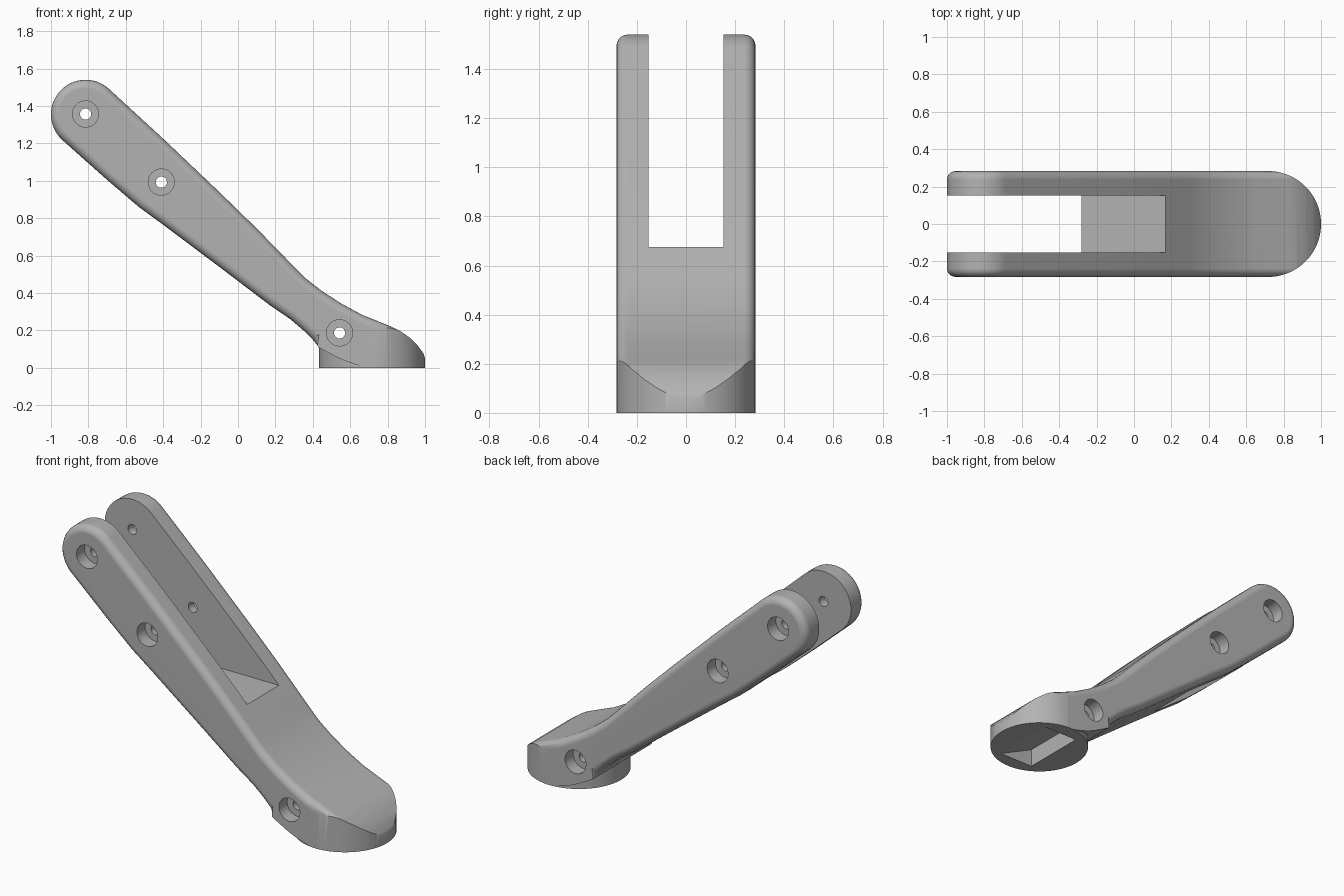
import bpy, bmesh
from math import cos, sin, radians
from mathutils import Vector

if "Cube" in bpy.data.objects:
    bpy.data.objects.remove(bpy.data.objects["Cube"])

HALF = 0.283      # half width, also the foot radius
FOOT_X = 0.717    # centre of the round foot

grey = bpy.data.materials.new("plain grey")
grey.use_nodes = True
grey.diffuse_color = (0.45, 0.45, 0.45, 1)
bsdf = next(n for n in grey.node_tree.nodes if n.type == 'BSDF_PRINCIPLED')
bsdf.inputs["Base Color"].default_value = (0.45, 0.45, 0.45, 1)


def arc(cx, cy, r, a, b, n):
    steps = [radians(a + (b - a) * i / n) for i in range(n + 1)]
    return [(cx + r * cos(t), cy + r * sin(t)) for t in steps]


def prism(name, pts, axis, lo, hi, bevel_rule=None):
    """Extrude a closed outline along y (outline in xz) or z (outline in xy)."""
    put = (lambda p, d: (p[0], d, p[1])) if axis == 'y' else (lambda p, d: (p[0], p[1], d))
    bm = bmesh.new()
    face = bm.faces.new([bm.verts.new(put(p, lo)) for p in pts])
    new = bmesh.ops.extrude_face_region(bm, geom=[face])["geom"]
    step = Vector(put((0, 0), hi - lo))
    bmesh.ops.translate(bm, vec=step, verts=[v for v in new if isinstance(v, bmesh.types.BMVert)])
    bmesh.ops.recalc_face_normals(bm, faces=bm.faces)
    if bevel_rule:
        edges = [e for e in bm.edges if bevel_rule(e)]
        bmesh.ops.bevel(bm, geom=edges, offset=0.045, segments=5, profile=0.5, affect='EDGES')
    mesh = bpy.data.meshes.new(name)
    bm.to_mesh(mesh)
    bm.free()
    obj = bpy.data.objects.new(name, mesh)
    bpy.context.collection.objects.link(obj)
    return obj


def boolean(obj, cutter, operation='DIFFERENCE'):
    """Apply a boolean and remove the cutter."""
    mod = obj.modifiers.new("cut", 'BOOLEAN')
    mod.object, mod.operation, mod.solver = cutter, operation, 'EXACT'
    bpy.context.view_layer.update()
    result = bpy.data.meshes.new_from_object(
        obj.evaluated_get(bpy.context.evaluated_depsgraph_get()))
    obj.modifiers.clear()
    obj.data = result
    bpy.data.objects.remove(cutter)


# Side outline: rounded tip, underside down to the heel, foot, then the top edge
under = [(-0.7, 1.005), (-0.53, 0.86), (-0.4, 0.765), (-0.1, 0.54), (0.17, 0.335),
         (0.28, 0.26), (0.35, 0.2), (0.4, 0.15), (0.425, 0.12)]
foot = [(0.434, 0.1), (0.434, 0), (1.02, 0), (1.003, 0.04)]
top = [(0.99, 0.08), (0.96, 0.12), (0.92, 0.16), (0.87, 0.195), (0.82, 0.22),
       (0.66, 0.285), (0.55, 0.345), (0.45, 0.41), (0.36, 0.48), (0.3, 0.54),
       (0.1, 0.745), (-0.1, 0.94), (-0.4, 1.225)]
outline = arc(-0.815, 1.355, 0.185, 47, 227, 28) + under + foot + top


def rounded(edge):
    a, b = (v.co for v in edge.verts)
    mid = (a + b) / 2
    return abs(a.y - b.y) < 0.01 and mid.x < 0.85 and mid.z > 0.11


body = prism("forked_arm", outline, 'y', -HALF, HALF, rounded)

# Round toe
toe = arc(FOOT_X, 0, HALF, -86, 86, 40)
toe += [(toe[-1][0], 0.4), (-1.5, 0.4), (-1.5, -0.4), (toe[0][0], -0.4)]
boolean(body, prism("toe_cutter", toe, 'z', -0.2, 2), 'INTERSECT')

# Round heel below the curved underside
heel = arc(FOOT_X, 0, HALF, 94, 266, 40)
heel += [(heel[-1][0], -0.4), (0.3, -0.4), (0.3, 0.4), (heel[0][0], 0.4)]
heel_cutter = prism("heel_cutter", heel, 'z', -0.1, 0.4)
curve = [(0.25, -0.2), (0.25, 0.115), (0.43, 0.11), (0.48, 0.083), (0.53, 0.056),
         (0.58, 0.034), (0.64, 0.014), (0.73, -0.003), (0.73, -0.2)]
boolean(heel_cutter, prism("heel_curve", curve, 'y', -0.5, 0.5), 'INTERSECT')
boolean(body, heel_cutter)

# Slot between the two fork arms
slot = [(-1.2, 0.675), (0.4, 0.675), (0.4, 1.8), (-1.2, 1.8)]
boolean(body, prism("slot_cutter", slot, 'y', -0.152, 0.152))

# Wedge pocket under the foot
wedge = [(0.61, -0.05), (0.61, 0.11), (0.84, 0), (0.84, -0.05)]
boolean(body, prism("pocket_cutter", wedge, 'y', -0.2, 0.2))

# Bolt holes with a counterbore on each side
for x, z in [(-0.815, 1.357), (-0.41, 0.993), (0.543, 0.187)]:
    boolean(body, prism("bolt_cutter", arc(x, z, 0.03, 0, 345, 23), 'y', -0.5, 0.5))
    for side in (-1, 1):
        ends = sorted((side * 0.205, side * 0.5))
        boolean(body, prism("bore_cutter", arc(x, z, 0.07, 0, 348.75, 31), 'y', *ends))

# Material and shading
body.data.materials.clear()
body.data.materials.append(grey)
for poly in body.data.polygons:
    poly.material_index = 0
bpy.ops.object.select_all(action='DESELECT')
body.select_set(True)
bpy.context.view_layer.objects.active = body
bpy.ops.object.shade_smooth_by_angle(angle=radians(30))
weighted = body.modifiers.new("even_normals", 'WEIGHTED_NORMAL')
weighted.keep_sharp = True
